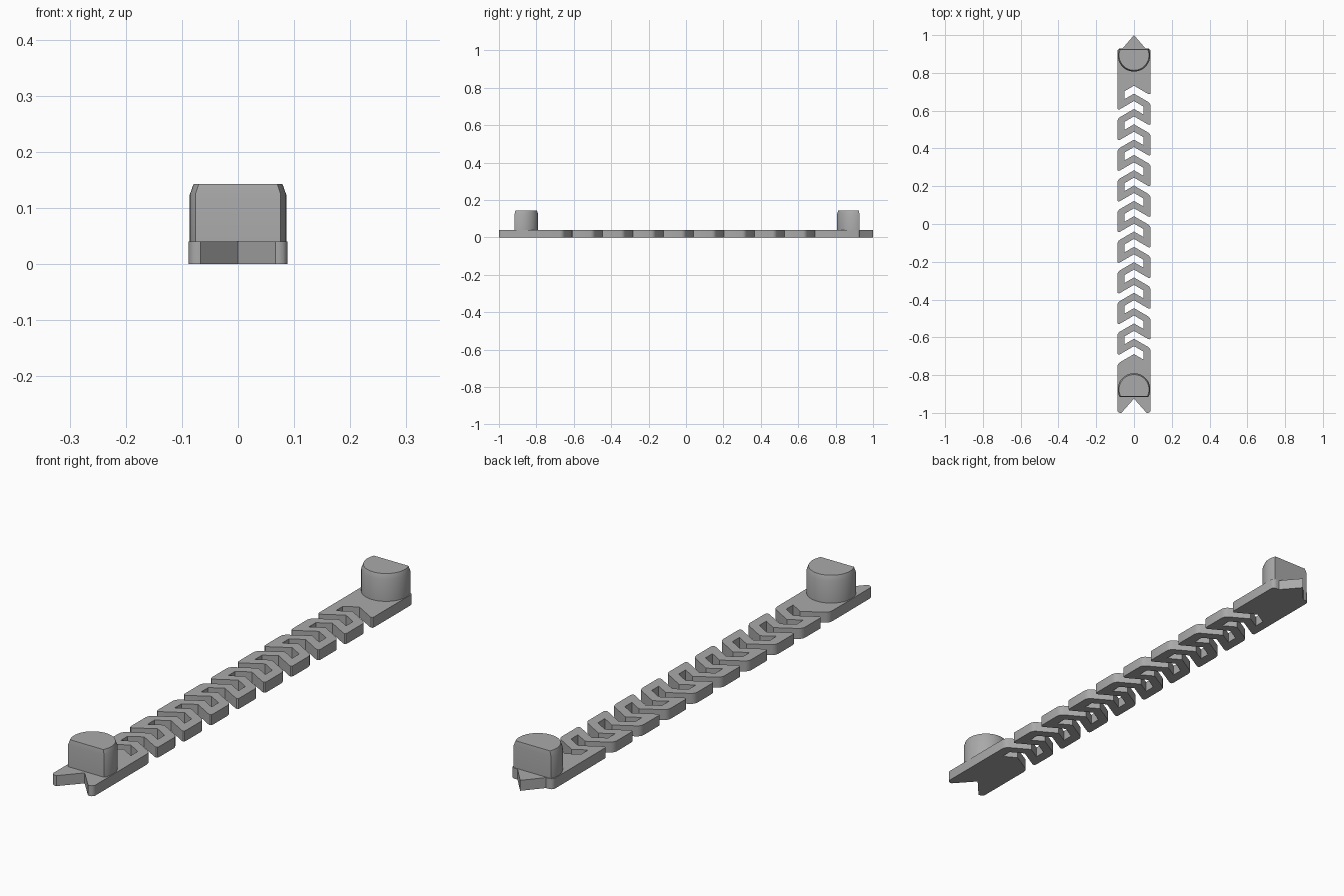
import bpy, bmesh, math

cube = bpy.data.objects.get("Cube")
if cube:
    bpy.data.objects.remove(cube, do_unlink=True)

grey = bpy.data.materials.new("plain grey")
grey.use_nodes = True
GREY = (0.4, 0.4, 0.4, 1)
grey.diffuse_color = GREY
grey.node_tree.nodes["Principled BSDF"].inputs["Base Color"].default_value = GREY

HALF = 0.088        # half width of the strap
THICK = 0.04
SLOPE = 0.58        # slant of the chevrons
GAP = 0.021         # half height of a slot
PITCH = 0.0811


def finish(bm, name):
    bmesh.ops.recalc_face_normals(bm, faces=bm.faces)
    mesh = bpy.data.meshes.new(name)
    bm.to_mesh(mesh)
    bm.free()
    obj = bpy.data.objects.new(name, mesh)
    bpy.context.collection.objects.link(obj)
    mesh.materials.append(grey)
    bpy.ops.object.select_all(action='DESELECT')
    obj.select_set(True)
    bpy.context.view_layer.objects.active = obj
    bpy.ops.object.shade_smooth_by_angle(angle=math.radians(35))
    return obj


def slot(peak, side):
    """Chevron slot, open on the given side and closed near the other."""
    path = [(HALF, 1), (0, 1), (-0.05, 1), (-0.05, -1), (0, -1), (HALF, -1)]
    pts = [(side * x, peak - SLOPE * abs(x) + s * GAP) for x, s in path]
    return pts if side > 0 else pts[::-1]


# Strap: pointed back end, slotted spring middle, notched front end
peaks = [0.711 - PITCH * i for i in range(18)]
outline = [(0, 1), (0.06, 0.93), (HALF, 0.93)]
for p in peaks[::2]:
    outline += slot(p, 1)
outline += [(HALF, -1), (0.067, -1), (0, -0.925), (-0.067, -1), (-HALF, -1)]
for p in reversed(peaks[1::2]):
    outline += slot(p, -1)
outline += [(-HALF, 0.93), (-0.06, 0.93)]

bm = bmesh.new()
base = bm.faces.new([bm.verts.new((x, y, 0)) for x, y in outline])
corners = [v for v in bm.verts if abs(v.co.x) > HALF - 0.001]
bmesh.ops.bevel(bm, geom=corners, offset=0.015, segments=3, profile=0.5,
                affect='VERTICES')
top = bmesh.ops.extrude_face_region(bm, geom=list(bm.faces))
for v in top["geom"]:
    if isinstance(v, bmesh.types.BMVert):
        v.co.z = THICK
finish(bm, "spring_strap")


def peg(name, cy, flat, facing):
    """Round peg with one flat side and a steep bevel round the top."""
    r = 0.086
    a = math.asin(flat / r)
    n = 40
    angles = [math.pi - a + (math.pi + 2 * a) * i / n for i in range(n + 1)]
    bm = bmesh.new()
    rings = []
    for z, k in ((THICK - 0.005, 1), (0.124, 1), (0.143, 0.92)):
        rings.append([bm.verts.new((k * r * math.cos(t),
                                    cy + facing * k * r * math.sin(t), z))
                      for t in angles])
    for low, high in zip(rings, rings[1:]):
        for i in range(n + 1):
            j = (i + 1) % (n + 1)
            bm.faces.new((low[i], low[j], high[j], high[i]))
    bm.faces.new(rings[0])
    bm.faces.new(rings[-1])
    finish(bm, name)


peg("back_peg", 0.893, 0.034, 1)
peg("front_peg", -0.876, 0.04, -1)
